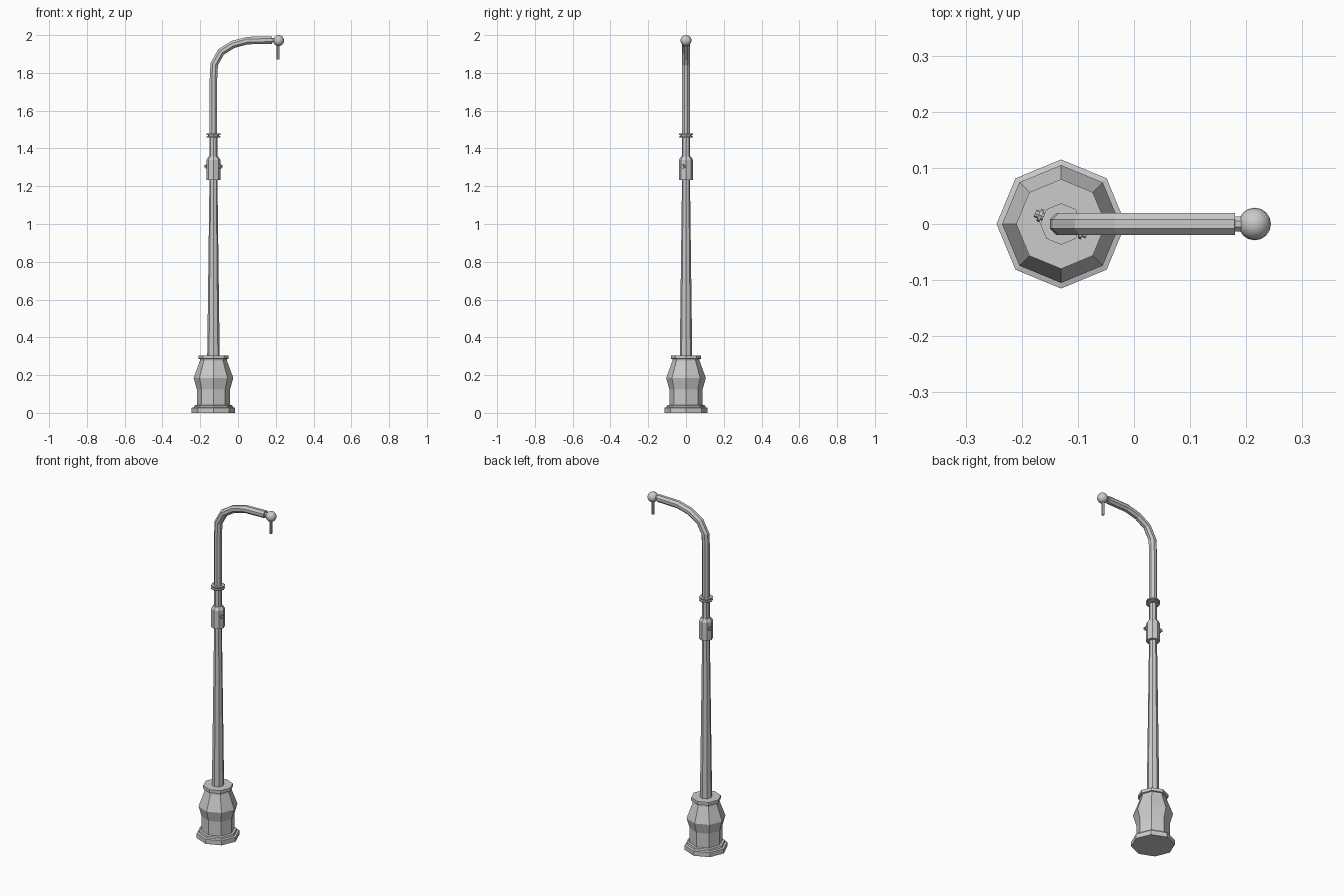
import bpy, bmesh, math
from mathutils import Vector, Matrix

if "Cube" in bpy.data.objects:
    bpy.data.objects.remove(bpy.data.objects["Cube"])

PX = -0.13  # x of the pole axis


def finish(name, bm):
    bmesh.ops.recalc_face_normals(bm, faces=bm.faces[:])
    me = bpy.data.meshes.new(name)
    bm.to_mesh(me)
    bm.free()
    ob = bpy.data.objects.new(name, me)
    bpy.context.scene.collection.objects.link(ob)
    return ob


def skin(bm, rings):
    """Bridge successive vertex rings and cap both ends."""
    n = len(rings[0])
    for a, b in zip(rings, rings[1:]):
        for i in range(n):
            j = (i + 1) % n
            bm.faces.new((a[i], a[j], b[j], b[i]))
    bm.faces.new(rings[0])
    bm.faces.new(rings[-1])


def lathe(name, profile, n=8, matrix=Matrix.Translation((PX, 0, 0))):
    """Turn (radius, height) pairs into a faceted solid about local z."""
    bm = bmesh.new()
    rings = [[bm.verts.new(matrix @ Vector((r * math.cos(math.tau * i / n),
                                            r * math.sin(math.tau * i / n), z)))
              for i in range(n)] for r, z in profile]
    skin(bm, rings)
    return finish(name, bm)


def tube(name, path, radius, n=8):
    """Sweep an octagon (flat sides on the axes) along a path in the xz plane."""
    bm = bmesh.new()
    pts = [Vector((x, 0, z)) for x, z in path]
    rings = []
    for k, p in enumerate(pts):
        d0 = (p - pts[k - 1]).normalized() if k else (pts[1] - p).normalized()
        d1 = (pts[k + 1] - p).normalized() if k < len(pts) - 1 else d0
        t = (d0 + d1).normalized()
        side = Vector((t.z, 0, -t.x)) / t.dot(d0)
        rings.append([bm.verts.new(p + radius * (
            side * math.cos(math.tau * (i + 0.5) / n)
            + Vector((0, 1, 0)) * math.sin(math.tau * (i + 0.5) / n))) for i in range(n)])
    skin(bm, rings)
    return finish(name, bm)


# Octagonal pedestal with a plinth, bulge and top rim
lathe("pedestal", [(0.115, 0), (0.115, 0.027), (0.103, 0.03), (0.101, 0.04),
                   (0.088, 0.042), (0.088, 0.125), (0.105, 0.185), (0.072, 0.275),
                   (0.072, 0.285), (0.08, 0.287), (0.08, 0.305)])

# Tapered pole
lathe("pole", [(0.033, 0.30), (0.021, 1.24), (0.021, 1.47)])

# Clamp sleeve with a chamfered shoulder
lathe("sleeve", [(0.037, 1.233), (0.037, 1.34), (0.025, 1.358)])

# Double-flanged collar
lathe("collar", [(0.037, 1.457), (0.037, 1.463), (0.029, 1.465), (0.029, 1.470),
                 (0.037, 1.472), (0.037, 1.478)])

# Bolts on two opposite sleeve faces
for side, deg in (("front", -22.5), ("back", 157.5)):
    m = (Matrix.Translation((PX, 0, 1.305)) @ Matrix.Rotation(math.radians(deg), 4, 'Z')
         @ Matrix.Rotation(math.pi / 2, 4, 'Y'))
    lathe("bolt_" + side, [(0.007, 0.033), (0.007, 0.037), (0.012, 0.037), (0.012, 0.043),
                           (0.007, 0.043), (0.007, 0.05)], 8, m)

# Curved arm
tube("arm", [(PX, 1.47), (PX, 1.767), (-0.126, 1.846), (-0.09, 1.911),
             (-0.026, 1.951), (0.05, 1.971), (0.18, 1.974)], 0.0215)

# Neck joining the arm to the ball
tube("neck", [(0.175, 1.973), (0.2, 1.973)], 0.014)

# Ball joint at the arm tip
bm = bmesh.new()
bmesh.ops.create_uvsphere(bm, u_segments=16, v_segments=10, radius=0.029,
                          matrix=Matrix.Translation((0.215, 0, 1.971)))
for f in bm.faces:
    f.smooth = True
finish("ball", bm)

# Hanging rod under the ball
lathe("hanging_rod", [(0.008, 1.87), (0.008, 1.96)], 8, Matrix.Translation((0.213, 0, 0)))
